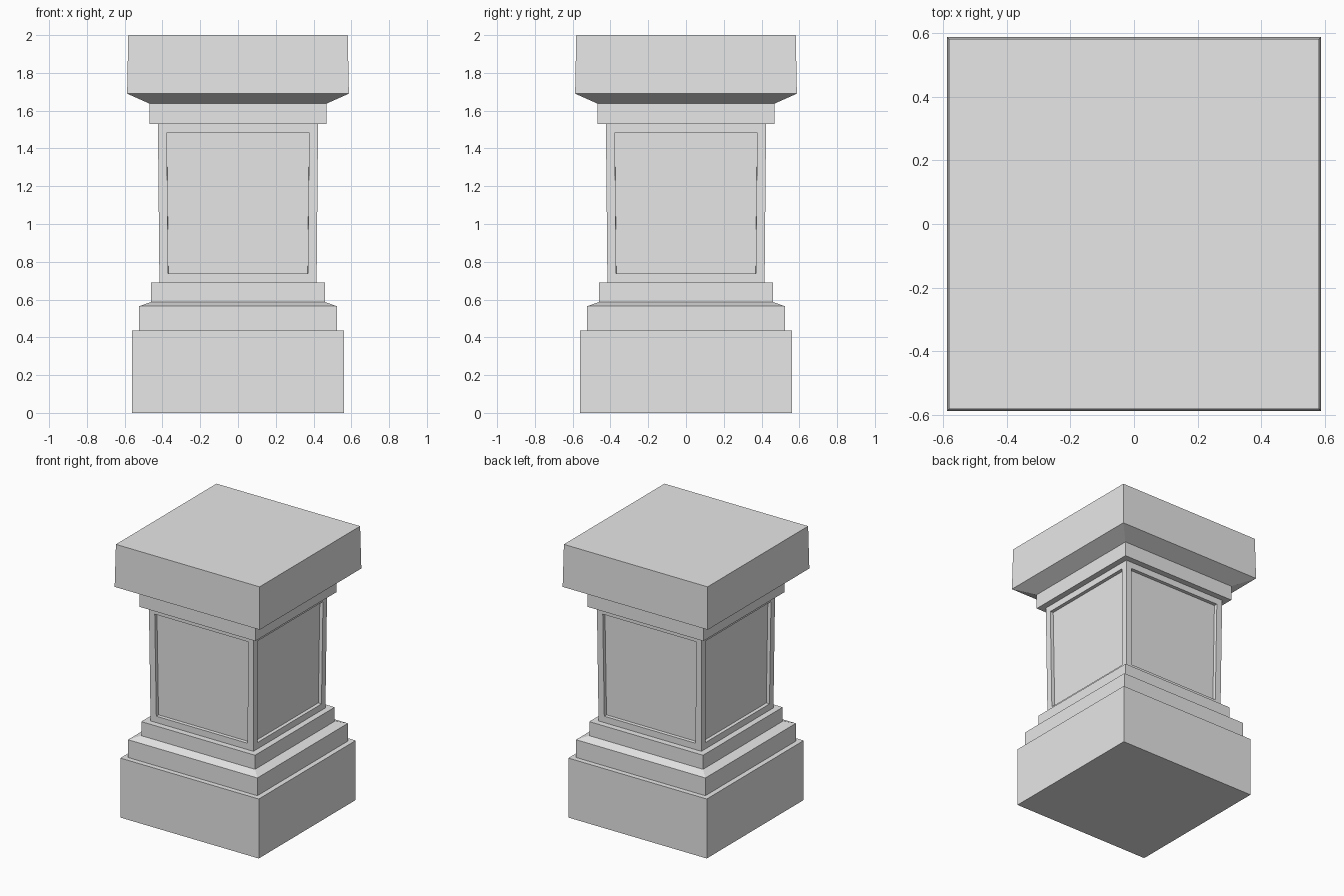
import bpy, bmesh

old = bpy.data.objects.get("Cube")
if old:
    bpy.data.objects.remove(old, do_unlink=True)

stone = bpy.data.materials.new("grey stone")
stone.use_nodes = True
GREY = (0.8, 0.8, 0.8, 1)
stone.diffuse_color = GREY
stone.node_tree.nodes["Principled BSDF"].inputs["Base Color"].default_value = GREY


def square_stack(name, profile, panel=None):
    """Closed square solid through (half width, height) rings, bottom to top."""
    bm = bmesh.new()
    rings = [[bm.verts.new((sx * w, sy * w, z))
              for sx, sy in ((-1, -1), (1, -1), (1, 1), (-1, 1))]
             for w, z in profile]
    bm.faces.new(rings[0][::-1])
    bm.faces.new(rings[-1])
    sides = [bm.faces.new((a[i], a[(i + 1) % 4], b[(i + 1) % 4], b[i]))
             for a, b in zip(rings, rings[1:]) for i in range(4)]
    bm.normal_update()
    # Sunken panel on every side
    if panel:
        border, depth = panel
        bmesh.ops.inset_individual(bm, faces=sides, thickness=border)
        bm.normal_update()
        bmesh.ops.inset_individual(bm, faces=sides, thickness=0.001, depth=-depth)
    mesh = bpy.data.meshes.new(name)
    bm.to_mesh(mesh)
    bm.free()
    mesh.materials.append(stone)
    obj = bpy.data.objects.new(name, mesh)
    bpy.context.collection.objects.link(obj)
    return obj


# Stepped base
square_stack("plinth", [(0.56, 0), (0.56, 0.435)])
square_stack("base_step", [(0.523, 0.435), (0.523, 0.565), (0.46, 0.587)])
square_stack("base_collar", [(0.46, 0.587), (0.46, 0.69)])

# Slightly flared shaft with recessed panels
square_stack("shaft", [(0.416, 0.69), (0.424, 1.53)], panel=(0.066, 0.025))

# Neck and overhanging cap
square_stack("neck", [(0.468, 1.53), (0.468, 1.637)])
square_stack("cap", [(0.468, 1.637), (0.587, 1.69), (0.581, 2.0)])
